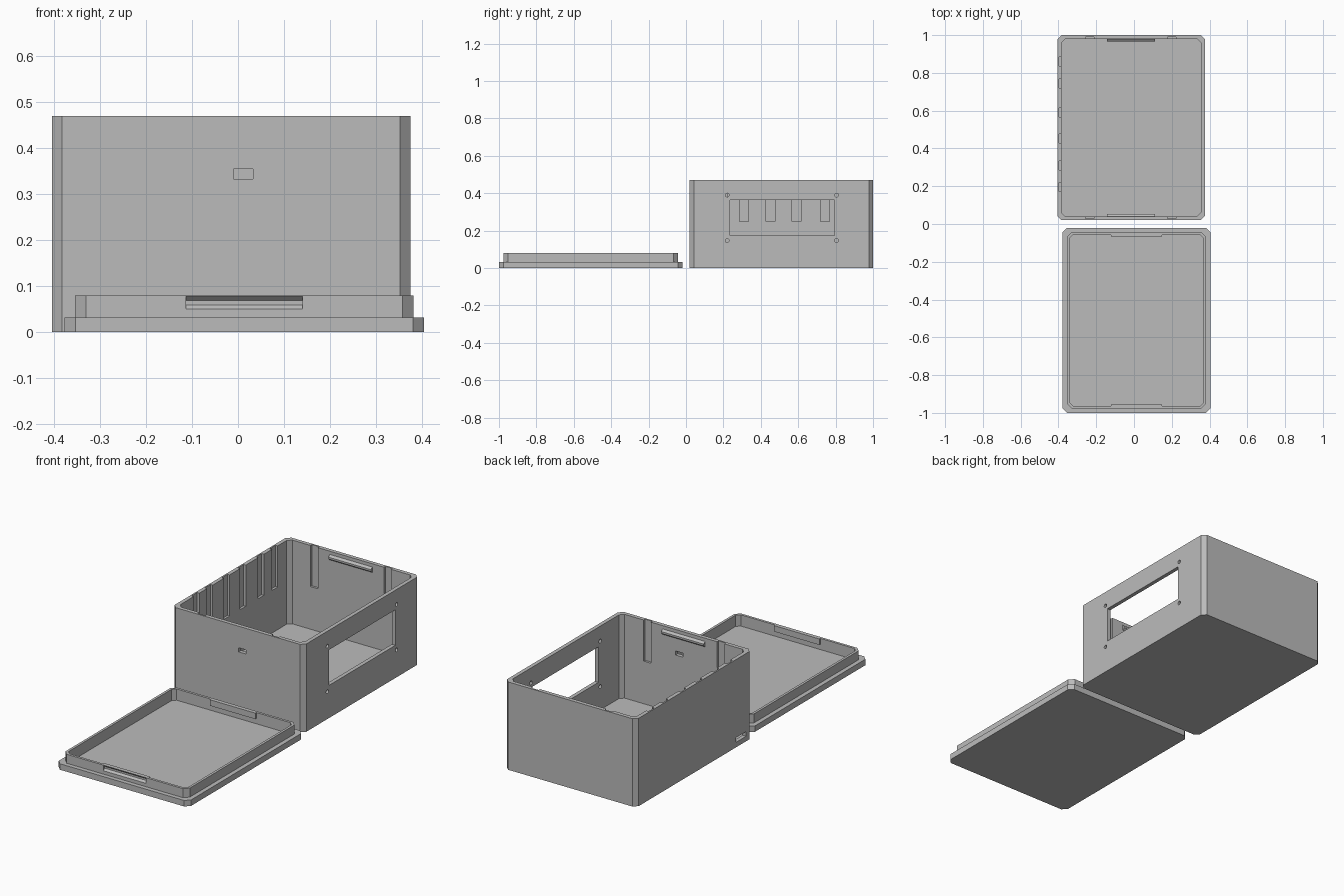
import bpy, bmesh
from math import pi
from mathutils import Matrix, Vector

cube = bpy.data.objects.get("Cube")
if cube:
    bpy.data.objects.remove(cube, do_unlink=True)

grey = bpy.data.materials.new("grey plastic")
grey.use_nodes = True
grey.diffuse_color = (0.5, 0.5, 0.5, 1)
grey.node_tree.nodes["Principled BSDF"].inputs["Base Color"].default_value = (0.5, 0.5, 0.5, 1)


def finish(name, bm):
    bmesh.ops.recalc_face_normals(bm, faces=bm.faces)
    mesh = bpy.data.meshes.new(name)
    bm.to_mesh(mesh)
    bm.free()
    mesh.materials.append(grey)
    obj = bpy.data.objects.new(name, mesh)
    bpy.context.collection.objects.link(obj)
    return obj


def shell(name, cx, cy, half_x, half_y, levels):
    """Stack chamfered rectangles given as (inset, chamfer, height)."""
    bm = bmesh.new()
    rings = []
    for inset, c, z in levels:
        a, b = half_x - inset, half_y - inset
        pts = [(a, b - c), (a - c, b), (c - a, b), (-a, b - c),
               (-a, c - b), (c - a, -b), (a - c, -b), (a, c - b)]
        rings.append([bm.verts.new((cx + x, cy + y, z)) for x, y in pts])
    for low, high in zip(rings, rings[1:]):
        for i in range(8):
            j = (i + 1) % 8
            bm.faces.new((low[i], low[j], high[j], high[i]))
    bm.faces.new(rings[0])
    bm.faces.new(rings[-1])
    return finish(name, bm)


def block(bm, x0, x1, y0, y1, z0, z1):
    mid = Vector((x0 + x1, y0 + y1, z0 + z1)) / 2
    size = Matrix.Diagonal((x1 - x0, y1 - y0, z1 - z0, 1))
    bmesh.ops.create_cube(bm, size=1, matrix=Matrix.Translation(mid) @ size)


def snap_bar(bm, x0, x1, y, z, inward, depth, back):
    """Tapered bar along x, used for both the ridges and their grooves."""
    h = 0.0145
    profile = [(-back, -h), (0, -h), (depth, -h / 3), (depth, h / 3), (0, h), (-back, h)]
    ends = [[bm.verts.new((x, y + inward * d, z + v)) for d, v in profile] for x in (x0, x1)]
    for i in range(len(profile)):
        j = (i + 1) % len(profile)
        bm.faces.new((ends[0][i], ends[0][j], ends[1][j], ends[1][i]))
    for end in ends:
        bm.faces.new(end)


def cut(obj, bm):
    cutter = finish("cutter", bm)
    cutter.hide_render = True
    mod = obj.modifiers.new("cut", "BOOLEAN")
    mod.operation, mod.solver, mod.object = "DIFFERENCE", "EXACT", cutter
    bpy.context.view_layer.update()
    result = bpy.data.meshes.new_from_object(
        obj.evaluated_get(bpy.context.evaluated_depsgraph_get()))
    obj.modifiers.clear()
    obj.data = result
    bpy.data.objects.remove(cutter, do_unlink=True)


# Open box: chamfered walls around a thin floor
TOP = 0.47
case = shell("case_body", -0.015, 0.51, 0.39, 0.49,
             [(0, 0.022, 0), (0, 0.022, TOP), (0.021, 0.02, TOP), (0.021, 0.02, 0.022)])

holes = bmesh.new()
# Display window and its four screw holes
block(holes, 0.32, 0.42, 0.235, 0.795, 0.175, 0.365)
for y in (0.22, 0.805):
    for z in (0.147, 0.39):
        bmesh.ops.create_cone(holes, cap_ends=True, segments=24, radius1=0.01, radius2=0.01,
                              depth=0.1, matrix=Matrix.Translation((0.37, y, z))
                              @ Matrix.Rotation(pi / 2, 4, "Y"))
# Small ports in the front and side walls
block(holes, -0.01, 0.033, -0.02, 0.06, 0.333, 0.355)
block(holes, -0.45, -0.36, 0.07, 0.155, 0.027, 0.052)
# Board slots, open at the rim
for y in (0.197, 0.31, 0.453, 0.59, 0.743, 0.86):
    block(holes, -0.397, -0.37, y - 0.024, y + 0.024, 0.25, 0.5)
for x in (-0.235, 0.2):
    block(holes, x - 0.022, x + 0.022, 0.029, 0.055, 0.25, 0.5)
    block(holes, x - 0.022, x + 0.022, 0.965, 0.991, 0.25, 0.5)
cut(case, holes)

# Snap ridges inside both end walls
for name, y, inward in (("front_snap_ridge", 0.041, 1), ("back_snap_ridge", 0.979, -1)):
    ridge = bmesh.new()
    snap_bar(ridge, -0.142, 0.11, y, 0.438, inward, 0.012, 0.003)
    finish(name, ridge)

# Lid: flange, raised rim and recessed panel
lid = shell("lid", 0.0135, -0.51, 0.3915, 0.49,
            [(0, 0.024, 0), (0, 0.024, 0.032), (0.0235, 0.024, 0.032),
             (0.0235, 0.024, 0.08), (0.037, 0.018, 0.08), (0.037, 0.018, 0.02)])

# Snap grooves outside the rim, with thickened backing inside it
grooves = bmesh.new()
for name, y, inward in (("front_groove_backing", -0.9765, 1), ("back_groove_backing", -0.0435, -1)):
    snap_bar(grooves, -0.113, 0.14, y, 0.0645, inward, 0.0105, 0.008)
    backing = bmesh.new()
    near, far = sorted((y + inward * 0.012, y + inward * 0.022))
    block(backing, -0.121, 0.148, near, far, 0.048, 0.08)
    finish(name, backing)
cut(lid, grooves)
